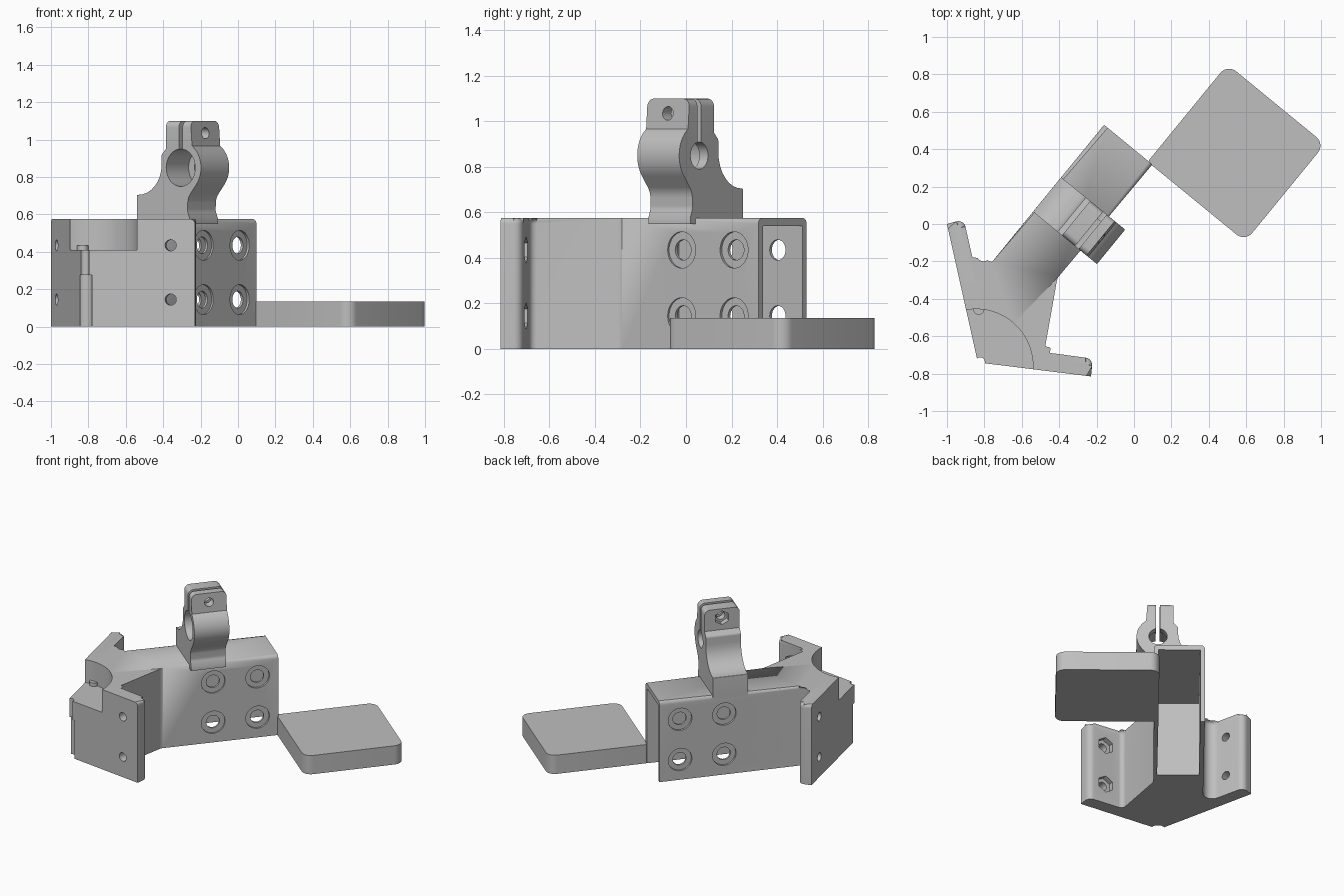
import bpy, bmesh, math
from mathutils import Matrix, Vector

old = bpy.data.objects.get("Cube")
if old:
    bpy.data.objects.remove(old, do_unlink=True)

grey = bpy.data.materials.new("plain grey")
grey.use_nodes = True
grey.diffuse_color = (0.52, 0.52, 0.52, 1)
grey.node_tree.nodes["Principled BSDF"].inputs["Base Color"].default_value = grey.diffuse_color

# Arm frame: local x runs across the arm, local y along it
ARM = Matrix.Translation((-0.16, 0.53, 0)) @ Matrix.Rotation(math.radians(-39.3), 4, 'Z')
WIDTH, HEIGHT = 0.334, 0.575
BOLT_HEIGHTS = (0.145, 0.435)


def rounded(corners, steps=8):
    """Fillet a polygon of (x, y, radius); returns points and a sharp flag for each."""
    pts, sharp = [], []
    for i, (x, y, r) in enumerate(corners):
        p = Vector((x, y))
        if r == 0:
            pts.append(p)
            sharp.append(True)
            continue
        a = (Vector(corners[i - 1][:2]) - p).normalized()
        b = (Vector(corners[(i + 1) % len(corners)][:2]) - p).normalized()
        half = a.angle(b) / 2
        centre = p + (a + b).normalized() * r / math.sin(half)
        start = p + a * r / math.tan(half) - centre
        end = p + b * r / math.tan(half) - centre
        turn = start.angle_signed(end)
        for k in range(steps + 1):
            t = -turn * k / steps
            pts.append(centre + Matrix.Rotation(t, 2) @ start)
            sharp.append(False)
    return pts, sharp


def finish(bm, name, matrix):
    bmesh.ops.recalc_face_normals(bm, faces=bm.faces)
    bm.transform(matrix)
    mesh = bpy.data.meshes.new(name)
    bm.to_mesh(mesh)
    bm.free()
    mesh.materials.append(grey)
    obj = bpy.data.objects.new(name, mesh)
    bpy.context.collection.objects.link(obj)
    return obj


def prism(name, pts, height, matrix=Matrix(), pick=None, width=0.03):
    """Extrude an outline upward, rounding the edges chosen by pick(i, j)."""
    bm = bmesh.new()
    low = [bm.verts.new((p[0], p[1], 0)) for p in pts]
    high = [bm.verts.new((p[0], p[1], height)) for p in pts]
    bm.faces.new(low[::-1])
    bm.faces.new(high)
    for i in range(len(pts)):
        j = (i + 1) % len(pts)
        bm.faces.new((low[i], low[j], high[j], high[i]))
    if pick:
        edges = pick(bm, high)
        bmesh.ops.bevel(bm, geom=edges, offset=width, segments=5, affect='EDGES', profile=0.5)
    return finish(bm, name, matrix)


def cylinder(name, centre, axis, radius, depth, matrix=Matrix(), sides=40):
    bm = bmesh.new()
    bmesh.ops.create_cone(bm, cap_ends=True, segments=sides, radius1=radius, radius2=radius, depth=depth)
    spin = Vector(axis).to_track_quat('Z', 'Y').to_matrix().to_4x4()
    return finish(bm, name, matrix @ Matrix.Translation(centre) @ spin)


def box(name, low, high, matrix=Matrix()):
    low, high = Vector(low), Vector(high)
    bm = bmesh.new()
    bmesh.ops.create_cube(bm, size=1)
    size = Matrix.Diagonal((*(high - low), 1))
    return finish(bm, name, matrix @ Matrix.Translation((low + high) / 2) @ size)


def cut(target, cutters):
    bpy.context.view_layer.objects.active = target
    for c in cutters:
        c.hide_render = True
        mod = target.modifiers.new("cut", 'BOOLEAN')
        mod.operation, mod.solver, mod.object = 'DIFFERENCE', 'EXACT', c
        bpy.ops.object.modifier_apply(modifier=mod.name)
        bpy.data.objects.remove(c, do_unlink=True)


def smooth(obj):
    bpy.ops.object.select_all(action='DESELECT')
    obj.select_set(True)
    bpy.context.view_layer.objects.active = obj
    bpy.ops.object.shade_smooth_by_angle(angle=math.radians(30))


# Bracket body: arm with two angled flanges
end_corner = ARM @ Vector((WIDTH, 0, 0))
outline, sharp = rounded([
    (-0.835, -0.74, 0), (-0.23, -0.815, 0), (-0.22, -0.72, 0.04), (-0.48, -0.685, 0.03),
    (-0.41, -0.29, 0.05), (end_corner.x, end_corner.y, 0), (-0.16, 0.53, 0),
    (-0.837, -0.298, 0.06), (-0.91, 0.025, 0.04), (-1.0, 0.0, 0)])


def soft_top(bm, high):
    n = len(high)
    return [bm.edges.get((high[i], high[(i + 1) % n])) for i in range(n)
            if not (sharp[i] and sharp[(i + 1) % n])]


body = prism("bracket_body", outline, HEIGHT, pick=soft_top, width=0.025)

cutters = [
    box("socket", (0.03, -0.70, -0.1), (WIDTH - 0.03, 0.1, 0.54), ARM),
    cylinder("corner_recess", (-0.845, -0.76, 0.61), (0, 0, 1), 0.305, 0.4, sides=96),
    cylinder("corner_groove", (-0.825, -0.74, 0.0), (0, 0, 1), 0.045, 0.55),
    cylinder("corner_groove_top", (-0.822, -0.738, 0.3), (0, 0, 1), 0.025, 0.4),
]
for z in BOLT_HEIGHTS:
    for along in (-0.14, -0.44):
        cutters.append(cylinder("arm_hole", (WIDTH / 2, along, z), (1, 0, 0), 0.045, 0.6, ARM))
        for side in (0, WIDTH):
            cutters.append(cylinder("arm_counterbore", (side, along, z), (1, 0, 0), 0.08, 0.03, ARM))
    cutters.append(cylinder("front_hole", (-0.36, -0.80, z), (0.123, 0.992, 0), 0.03, 0.4))
    cutters.append(cylinder("front_nut_pocket", (-0.349, -0.70, z), (0.123, 0.992, 0), 0.06, 0.08, sides=6))
    cutters.append(cylinder("side_hole", (-0.97, -0.135, z), (0.975, 0.222, 0), 0.03, 0.4))
cut(body, cutters)
smooth(body)

# Small peg in the corner recess
smooth(cylinder("recess_peg", (-0.83, -0.455, 0.415), (0, 0, 1), 0.03, 0.04))

# Flat pad beside the arm
h = 0.337
pad_points, _ = rounded([(-h, -h, 0.015), (h, -h, 0.06), (h, h, 0.06), (-h, h, 0.06)])
pad_place = Matrix.Translation((0.547, 0.38, 0)) @ Matrix.Rotation(math.radians(-39.3), 4, 'Z')
smooth(prism("flat_pad", pad_points, 0.135, pad_place))

# Split ring clamp on top of the arm
RING_X, RING_Z, RING_R = 0.302, 0.85, 0.14
CLAMP_BACK, CLAMP_DEPTH = -0.362, 0.238
middle = CLAMP_BACK - CLAMP_DEPTH / 2
ring = [(RING_X + RING_R * math.cos(math.radians(a)), RING_Z + RING_R * math.sin(math.radians(a)), 0)
        for a in range(-40, 62, 6)]
clamp_points, _ = rounded(
    [(0, 0.55, 0), (0.365, 0.55, 0), (0.365, 0.575, 0), (0.348, 0.62, 0.05), (0.352, 0.69, 0.08)]
    + ring + [(0.37, 1.1, 0), (0.2, 1.1, 0), (0.2, 0.95, 0), (0.17, 0.92, 0.02),
              (0.17, 0.705, 0.16), (0, 0.705, 0.005)])


def ear_ends(bm, high):
    return [e for e in bm.edges if all(v.co.y > 1.099 for v in e.verts)
            and abs(e.verts[0].co.x - e.verts[1].co.x) > 0.1]


clamp_place = ARM @ Matrix.Translation((0, CLAMP_BACK, 0)) @ Matrix.Rotation(math.pi / 2, 4, 'X')
clamp = prism("ring_clamp", clamp_points, CLAMP_DEPTH, clamp_place, ear_ends, 0.035)
cut(clamp, [
    cylinder("bore", (RING_X, middle - 0.1, RING_Z), (0, 1, 0), 0.1, 0.34, ARM, 64),
    cylinder("rear_bore", (RING_X, middle, RING_Z), (0, 1, 0), 0.06, 0.6, ARM),
    box("slot", (0.29, middle - 0.3, RING_Z), (0.315, middle + 0.3, 1.3), ARM),
    cylinder("ear_hole", (0.28, middle, 1.035), (1, 0, 0), 0.03, 0.6, ARM),
    cylinder("ear_nut_pocket", (0.2, middle, 1.035), (1, 0, 0), 0.05, 0.08, ARM, 6),
])
smooth(clamp)
